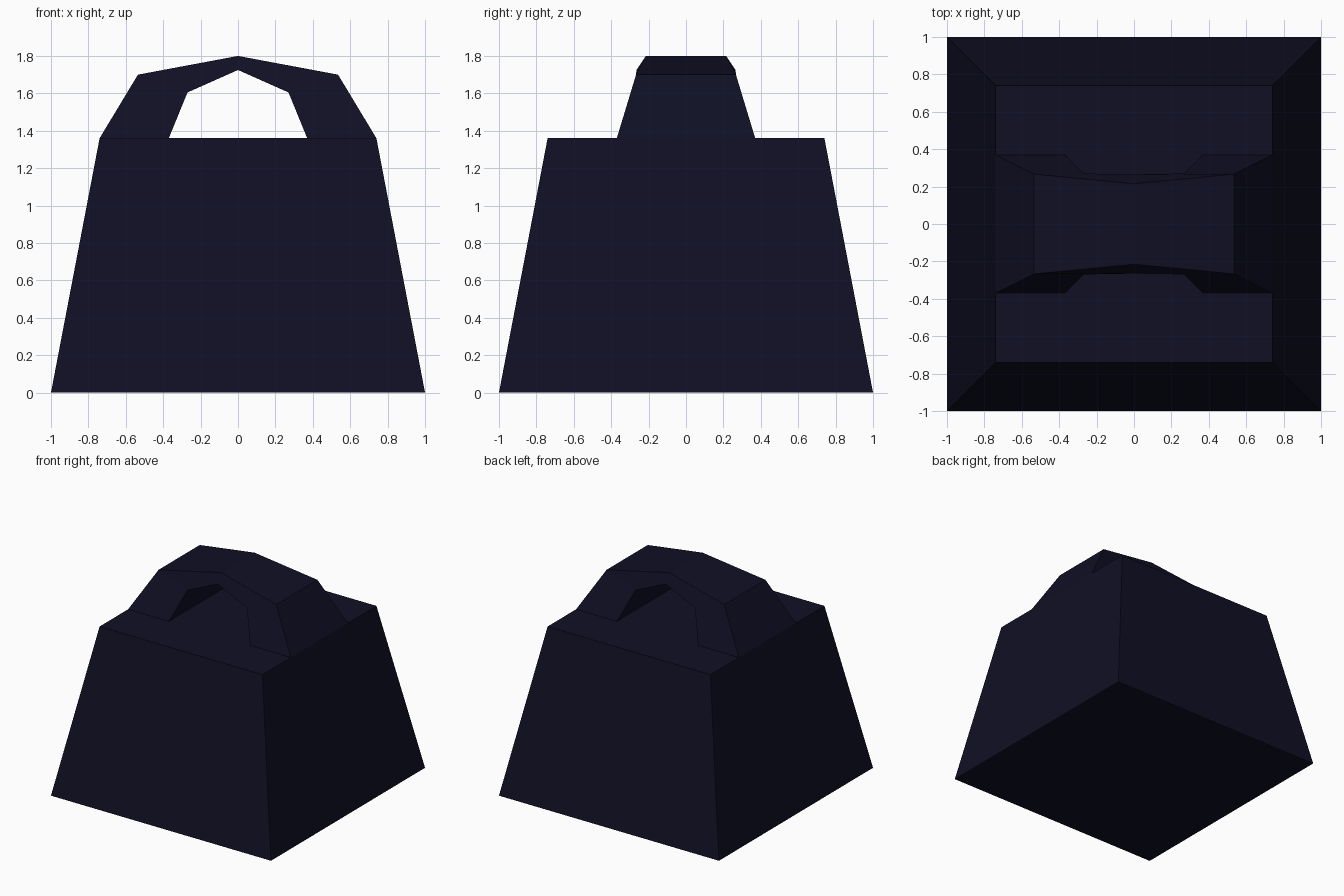
import bpy, bmesh

if "Cube" in bpy.data.objects:
    bpy.data.objects.remove(bpy.data.objects["Cube"])

navy = bpy.data.materials.new("dark_navy")
navy.diffuse_color = (0.005, 0.005, 0.018, 1)
navy.use_nodes = True
navy.node_tree.nodes["Principled BSDF"].inputs["Base Color"].default_value = navy.diffuse_color


def finish(name, bm):
    bmesh.ops.recalc_face_normals(bm, faces=bm.faces)
    mesh = bpy.data.meshes.new(name)
    bm.to_mesh(mesh)
    bm.free()
    mesh.materials.append(navy)
    obj = bpy.data.objects.new(name, mesh)
    bpy.context.collection.objects.link(obj)
    return obj


# Tapered weight body: a cube narrowed at the top
bm = bmesh.new()
bmesh.ops.create_cube(bm, size=2)
for v in bm.verts:
    top = v.co.z > 0
    s = 0.74 if top else 1.0
    v.co = (v.co.x * s, v.co.y * s, 1.36 if top else 0)
finish("weight_body", bm)

# Arched handle: outer and inner half profiles as (x, half depth, z)
outer = [(0.74, 0.37, 1.36), (0.535, 0.267, 1.70), (0, 0.215, 1.80)]
inner = [(0.37, 0.37, 1.36), (0.27, 0.27, 1.605), (0, 0.265, 1.725)]


def full_arch(half):
    return half + [(-x, y, z) for x, y, z in half[-2::-1]]


bm = bmesh.new()
rings = []
for o, i in zip(full_arch(outer), full_arch(inner)):
    corners = [(o, -1), (o, 1), (i, 1), (i, -1)]
    rings.append([bm.verts.new((p[0], p[1] * s, p[2])) for p, s in corners])
for a, b in zip(rings, rings[1:]):
    for k in range(4):
        n = (k + 1) % 4
        bm.faces.new((a[k], a[n], b[n], b[k]))
finish("handle", bm)
